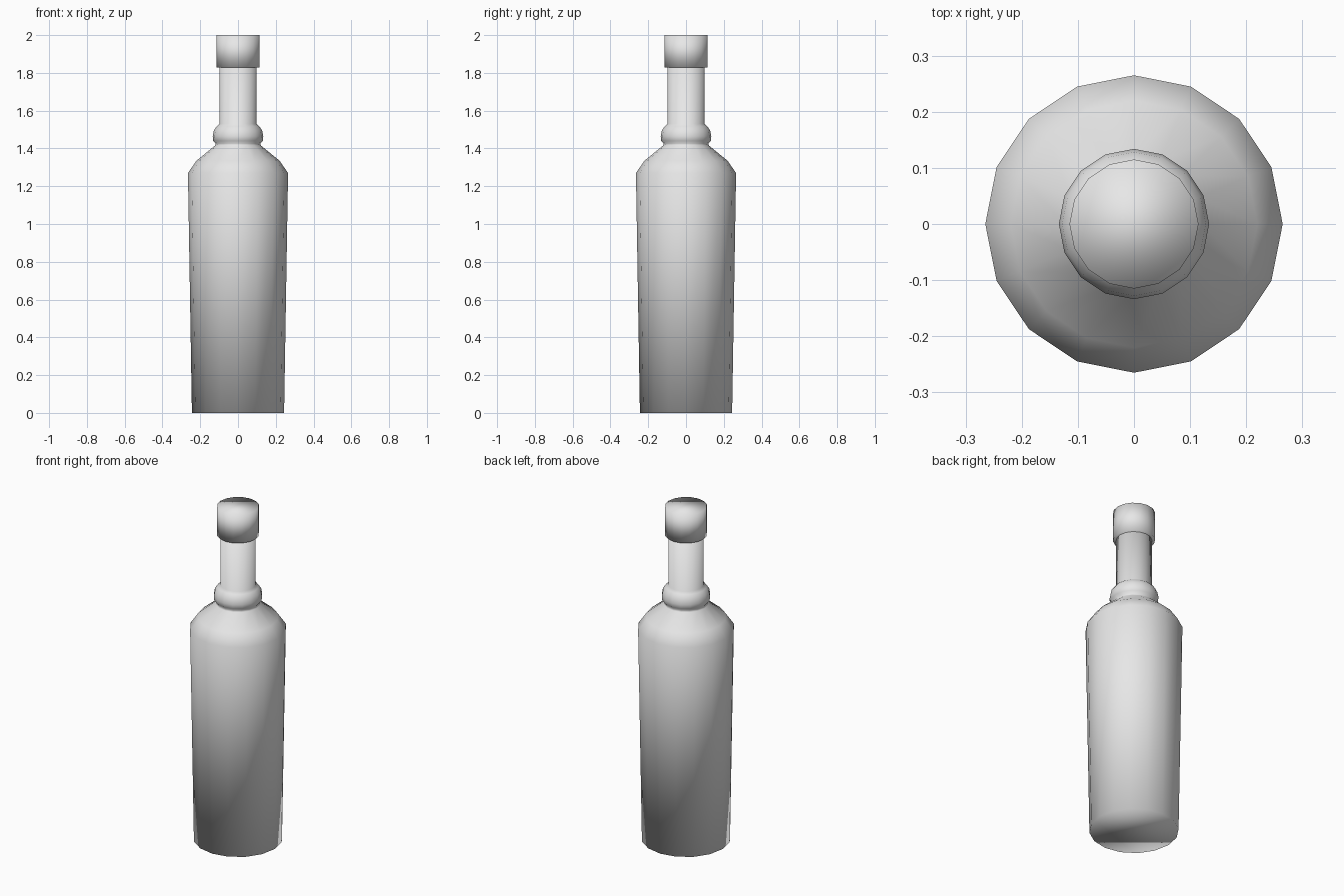
import bpy
import bmesh
from math import cos, sin, tau

SIDES = 16

cube = bpy.data.objects.get("Cube")
if cube:
    bpy.data.objects.remove(cube, do_unlink=True)

grey = bpy.data.materials.new("plain grey")
grey.use_nodes = True
colour = (0.8, 0.8, 0.8, 1)
grey.diffuse_color = colour
grey.node_tree.nodes["Principled BSDF"].inputs["Base Color"].default_value = colour


def lathe(name, profile):
    """Turn (radius, height) points about z, closing both ends with a disc."""
    bm = bmesh.new()
    rings = [[bm.verts.new((r * cos(tau * i / SIDES), r * sin(tau * i / SIDES), z))
              for i in range(SIDES)] for r, z in profile]
    for low, high in zip(rings, rings[1:]):
        for i in range(SIDES):
            j = (i + 1) % SIDES
            bm.faces.new((low[i], low[j], high[j], high[i]))
    bm.faces.new(rings[0][::-1])
    bm.faces.new(rings[-1])
    for face in bm.faces:
        face.smooth = True
    mesh = bpy.data.meshes.new(name)
    bm.to_mesh(mesh)
    bm.free()
    mesh.materials.append(grey)
    obj = bpy.data.objects.new(name, mesh)
    bpy.context.collection.objects.link(obj)
    return obj


# Tapered body, sloping shoulder, rounded collar and straight neck
lathe("bottle", [
    (0.244, 0), (0.265, 1.27), (0.22, 1.335), (0.122, 1.415),
    (0.118, 1.425), (0.131, 1.44), (0.134, 1.465), (0.128, 1.495),
    (0.112, 1.518), (0.098, 1.53), (0.098, 1.84),
])

# Stopper over the mouth of the neck
lathe("stopper", [(0.115, 1.828), (0.115, 2)])
